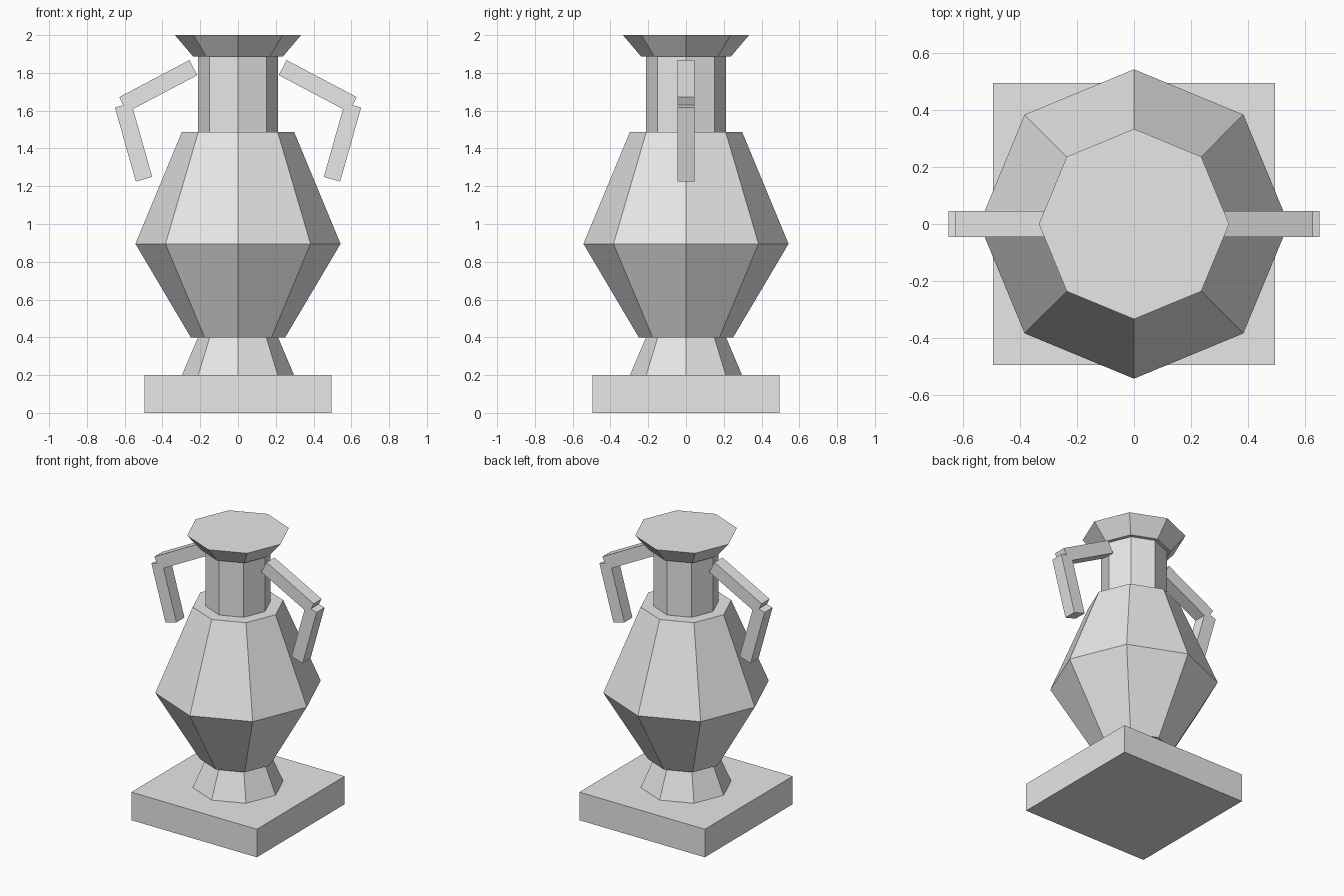
import bpy
import math

SIDES = 8

cube = bpy.data.objects.get("Cube")
if cube:
    bpy.data.objects.remove(cube, do_unlink=True)

# Single stone colour
stone = bpy.data.materials.new("pale grey stone")
stone.use_nodes = True
stone.diffuse_color = (0.8, 0.8, 0.8, 1)
stone.node_tree.nodes["Principled BSDF"].inputs["Base Color"].default_value = (0.8, 0.8, 0.8, 1)


def add_part(name, verts, faces):
    mesh = bpy.data.meshes.new(name)
    mesh.from_pydata(verts, [], faces)
    mesh.materials.append(stone)
    obj = bpy.data.objects.new(name, mesh)
    bpy.context.collection.objects.link(obj)
    return obj


def turned(name, profile):
    """Closed octagonal solid from (radius, height) pairs, bottom to top."""
    verts = [(r * math.cos(math.tau * i / SIDES), r * math.sin(math.tau * i / SIDES), z)
             for r, z in profile for i in range(SIDES)]
    faces = [(k * SIDES + i, k * SIDES + (i + 1) % SIDES,
              (k + 1) * SIDES + (i + 1) % SIDES, (k + 1) * SIDES + i)
             for k in range(len(profile) - 1) for i in range(SIDES)]
    faces.append(tuple(reversed(range(SIDES))))
    faces.append(tuple(range(len(verts) - SIDES, len(verts))))
    return add_part(name, verts, faces)


def box(name, center, size, tilt=0):
    """Box rotated about the y axis by tilt degrees."""
    bpy.ops.mesh.primitive_cube_add(size=1, location=center,
                                    rotation=(0, math.radians(tilt), 0))
    obj = bpy.context.object
    obj.name = name
    obj.scale = size
    obj.data.materials.append(stone)
    return obj


# Square plinth
box("plinth", (0, 0, 0.1), (0.99, 0.99, 0.2))

# Turned vase sections
turned("foot", [(0.297, 0.2), (0.212, 0.4)])
turned("belly", [(0.25, 0.4), (0.543, 0.895), (0.297, 1.488)])
turned("neck", [(0.213, 1.488), (0.213, 1.887)])
turned("rim", [(0.238, 1.887), (0.334, 2.0)])

# Two-piece handles on both sides
for side, sign in (("left", 1), ("right", -1)):
    box(side + "_handle_upper", (sign * 0.422, 0, 1.73), (0.42, 0.09, 0.09), sign * 27.8)
    box(side + "_handle_lower", (sign * 0.553, 0, 1.433), (0.09, 0.09, 0.407), sign * 15.8)
